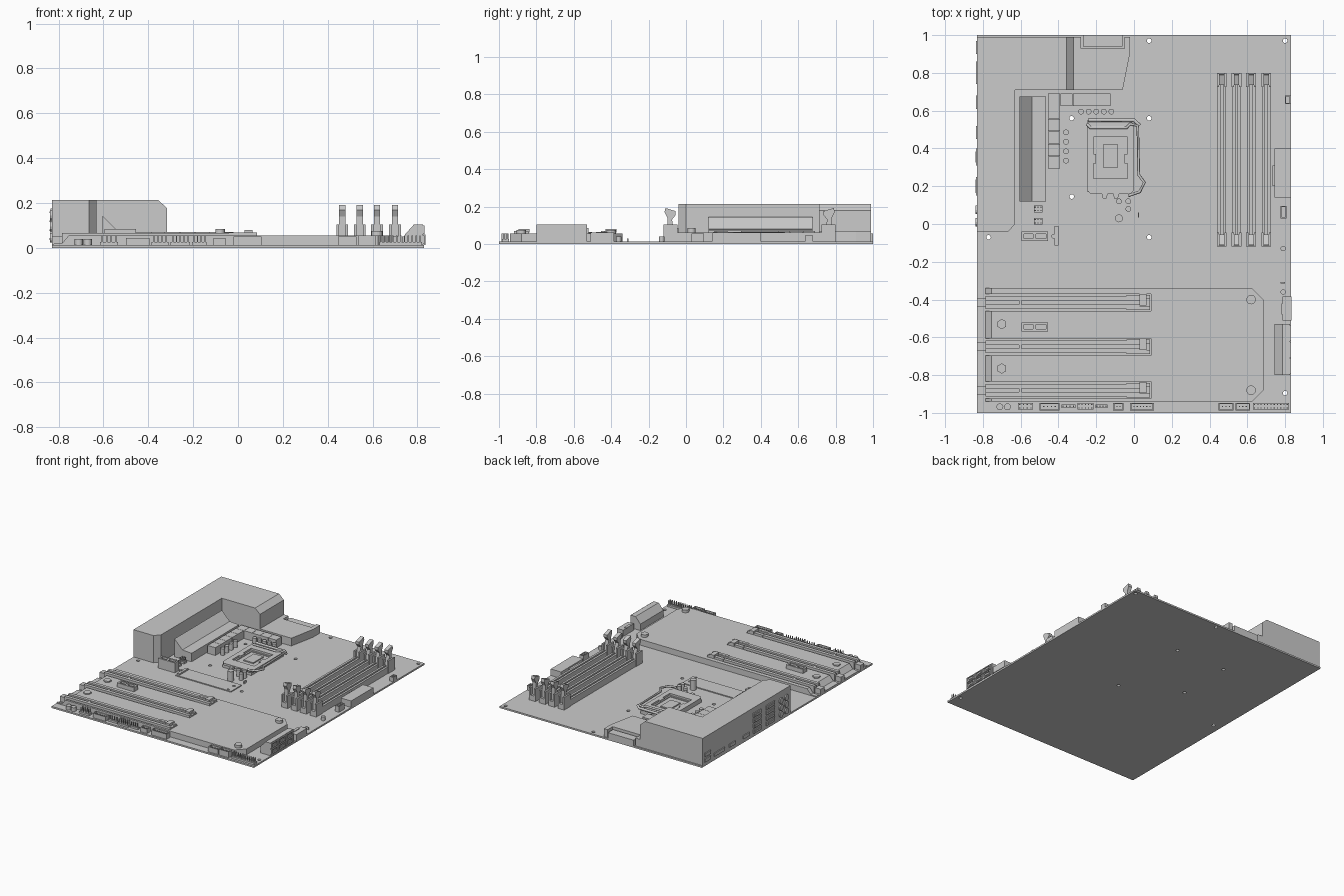
import bpy, bmesh, math
from mathutils import Vector, Matrix

T = 0.012  # board top surface


def box(x0, x1, y0, y1, z0, z1):
    def add(bm):
        m = Matrix.Translation(((x0 + x1) / 2, (y0 + y1) / 2, (z0 + z1) / 2)) @ \
            Matrix.Diagonal((x1 - x0, y1 - y0, z1 - z0, 1))
        bmesh.ops.create_cube(bm, size=1, matrix=m)
    return add


def cyl(x, y, r, z0, z1, n=20):
    def add(bm):
        bmesh.ops.create_cone(bm, cap_ends=True, segments=n, radius1=r, radius2=r, depth=z1 - z0,
                              matrix=Matrix.Translation((x, y, (z0 + z1) / 2)))
    return add


def prism(pts, a, b, axis='z'):
    # profile in xy (axis z), xz (axis y) or yz (axis x), extruded from a to b
    def add(bm):
        pos = {'z': lambda p, d: (p[0], p[1], d), 'y': lambda p, d: (p[0], d, p[1]),
               'x': lambda p, d: (d, p[0], p[1])}[axis]
        f = bm.faces.new([bm.verts.new(pos(p, a)) for p in pts])
        g = bmesh.ops.extrude_face_region(bm, geom=[f])
        d = Vector(pos((0, 0), b - a))
        bmesh.ops.translate(bm, vec=d, verts=[v for v in g['geom'] if isinstance(v, bmesh.types.BMVert)])
    return add


def make(name, *parts):
    bm = bmesh.new()
    for p in parts:
        p(bm)
    bmesh.ops.recalc_face_normals(bm, faces=bm.faces)
    me = bpy.data.meshes.new(name)
    bm.to_mesh(me)
    bm.free()
    ob = bpy.data.objects.new(name, me)
    bpy.context.collection.objects.link(ob)
    return ob


def cut(ob, cutter):
    cutter.hide_render = True
    cutter.hide_set(True)
    m = ob.modifiers.new("cut", 'BOOLEAN')
    m.object, m.operation, m.solver = cutter, 'DIFFERENCE', 'EXACT'


def tray(x0, x1, y0, y1, z0, z1, w, floor):
    # open-topped shell of four walls and a floor
    return [box(x0, x1, y0, y0 + w, z0, z1), box(x0, x1, y1 - w, y1, z0, z1),
            box(x0, x0 + w, y0 + w, y1 - w, z0, z1), box(x1 - w, x1, y0 + w, y1 - w, z0, z1),
            box(x0 + w, x1 - w, y0 + w, y1 - w, z0, floor)]


def pins(x0, x1, y, rows, z):
    n = max(2, round((x1 - x0) / 0.018))
    s = (x1 - x0) / n
    out = [box(x0, x1, y - 0.009 * rows, y + 0.009 * rows, T, T + 0.014)]
    for i in range(n):
        for j in range(rows):
            cx, cy = x0 + s * (i + .5), y + 0.018 * (j - (rows - 1) / 2)
            out.append(box(cx - .003, cx + .003, cy - .003, cy + .003, T + 0.014, z))
    return out


# circuit board with mounting holes
board = make("circuit_board", box(-0.83, 0.83, -1, 1, 0, T))
holes = [(0.08, 0.97), (0.8, 0.97), (0.08, 0.56), (-0.33, 0.56), (0.08, -0.07),
         (-0.33, 0.145), (0.8, -0.895), (-0.77, -0.07)]
cut(board, make("hole_cutters", *[cyl(x, y, 0.012, -0.1, 0.1, 16) for x, y in holes]))

# tall L-shaped port shroud, with bevelled end
make("port_shroud",
     prism([(-0.83, -0.04), (-0.665, -0.04), (-0.63, 0), (-0.63, 0.71), (-0.63, 0.99), (-0.83, 0.99)], T, 0.214),
     prism([(-0.63, T), (-0.317, T), (-0.317, 0.178), (-0.357, 0.214), (-0.63, 0.214)], 0.71, 0.99, 'y'))
# low heatsink with power connector notch
make("low_heatsink", prism([(-0.317, 0.71), (-0.06, 0.71), (-0.02, 0.91), (-0.02, 0.99), (-0.05, 0.99),
                            (-0.05, 0.93), (-0.28, 0.93), (-0.28, 0.99), (-0.317, 0.99)], T, 0.07))
make("processor_power_sockets", box(-0.27, -0.06, 0.94, 1.0, T, 0.055))
# sloped side heatsink
make("side_heatsink", prism([(-0.605, T), (-0.465, T), (-0.465, 0.075), (-0.54, 0.08), (-0.605, 0.145)],
                            0.12, 0.675, 'y'))

# rear ports on the left face
ports = []
for y0, y1, rows in [(0.9, 0.97, 2), (0.74, 0.86, 1), (0.61, 0.68, 1), (0.45, 0.52, 1)]:
    for r in range(rows):
        ports += [prism([(y0, z0), (y1, z0), (y1, z1), (y0, z1)], -0.837, -0.82, 'x')
                  for z0, z1 in [(0.03 + r * 0.04, 0.055 + r * 0.04)]]
for y0, y1 in [(0.31, 0.4), (0.15, 0.25)]:
    for r in range(4):
        z = 0.025 + r * 0.04
        ports += [box(-0.837, -0.82, y0, y1, z, z + 0.03), box(-0.84, -0.837, y0 + .015, y1 - .015, z + .01, z + .018)]
make("rear_ports", *ports)
jacks = []
for y in (0.01, 0.075):
    for z in (0.045, 0.095, 0.145):
        jacks.append(prism([(y + 0.022 * math.cos(a * math.pi / 6), z + 0.022 * math.sin(a * math.pi / 6))
                            for a in range(12)], -0.838, -0.82, 'x'))
make("audio_jacks", *jacks)

# chokes and capacitors round the socket
S = 0.0665
make("chokes", *[box(-0.455, -0.391, 0.69 - S * (i + 1) + .002, 0.69 - S * i, T, 0.07) for i in range(6)],
     *[box(-0.389 + S * i, -0.391 + S * (i + 1), 0.626, 0.69, T, 0.07) for i in range(4)])
caps = [(-0.28 + 0.04 * i, 0.595) for i in range(5)] + [(-0.36, 0.485 - 0.05 * i) for i in range(4)] + \
       [(-0.08, 0.12), (-0.03, 0.12), (-0.03, 0.08)]
ob = make("capacitors", *[cyl(x, y, 0.015, T, 0.06) for x, y in caps], cyl(-0.08, 0.03, 0.021, T, 0.085))

# processor socket
make("socket_base", *tray(-0.245, -0.01, 0.17, 0.55, T, 0.035, 0.03, 0.02))
make("socket_plate",
     prism([(-0.25, 0.18), (-0.23, 0.16), (-0.02, 0.16), (0, 0.18), (0, 0.24), (-0.25, 0.24)], 0.035, 0.05),
     box(-0.25, -0.215, 0.24, 0.46, 0.035, 0.05), box(-0.035, 0, 0.24, 0.46, 0.035, 0.05),
     box(-0.215, -0.2, 0.32, 0.37, 0.035, 0.05), box(-0.05, -0.035, 0.32, 0.37, 0.035, 0.05),
     prism([(-0.25, 0.46), (0, 0.46), (0, 0.53), (-0.03, 0.55), (-0.22, 0.55), (-0.25, 0.53)], 0.035, 0.05),
     prism([(-0.17, 0.16), (-0.14, 0.16), (-0.145, 0.135), (-0.165, 0.135)], 0.03, 0.045),
     prism([(-0.11, 0.16), (-0.08, 0.16), (-0.085, 0.135), (-0.105, 0.135)], 0.03, 0.045))
make("contact_area", *tray(-0.215, -0.035, 0.24, 0.46, T, 0.036, 0.012, 0.03), box(-0.165, -0.085, 0.3, 0.42, 0.03, 0.038))


def rod(name, pts, r):
    cu = bpy.data.curves.new(name, 'CURVE')
    cu.dimensions, cu.bevel_depth, cu.bevel_resolution = '3D', r, 1
    sp = cu.splines.new('POLY')
    sp.points.add(len(pts) - 1)
    for p, q in zip(sp.points, pts):
        p.co = (*q, 1)
    cu.use_fill_caps = True
    bpy.context.collection.objects.link(bpy.data.objects.new(name, cu))


rod("socket_lever", [(-0.25, 0.53, .045), (-0.23, 0.51, .055), (-0.04, 0.51, .055), (-0.02, 0.53, .055),
                     (0.02, 0.52, .055), (0.025, 0.26, .055), (0.055, 0.22, .058), (0.03, 0.17, .058),
                     (-0.03, 0.15, .058)], 0.008)
rod("socket_hinge", [(-0.24, 0.55, .05), (0.0, 0.55, .05), (0.03, 0.52, .05)], 0.01)

# storage card plate, its connector and stand-off
make("storage_card", box(-0.425, 0.03, -0.125, 0, T, 0.019), box(-0.42, -0.40, -0.115, -0.01, 0.019, 0.03))
make("card_screws", cyl(-0.425, -0.065, 0.012, T, 0.035), cyl(0.0, -0.045, 0.01, T, 0.024), cyl(0.0, -0.115, 0.008, T, 0.024))

# memory slots with upright latches at both ends
mem, latches = [], []
for x in (0.465, 0.543, 0.62, 0.7):
    mem += [box(x - .022, x - .006, -0.06, 0.75, T, 0.06), box(x + .006, x + .022, -0.06, 0.75, T, 0.06),
            box(x - .006, x + .006, -0.06, 0.75, T, 0.045)]
    for e, s in ((-0.12, 1), (0.8, -1)):
        a, b = sorted((e, e + s * 0.075))
        mem += [box(x - .026, x - .014, a, b, T, 0.105), box(x + .014, x + .026, a, b, T, 0.105),
                box(x - .014, x + .014, a, b, T, 0.05)]
        latches.append(prism([(e + s * .02, .05), (e + s * .06, .05), (e + s * .045, .13), (e + s * .065, .155),
                              (e + s * .065, .175), (e + s * .01, .192), (e + s * .005, .17), (e + s * .02, .14)],
                             x - .014, x + .014, 'x'))
make("memory_slots", *mem)
make("memory_latches", *latches)

# lower cover with slot channels, sloped at the left edge
C = 0.055
outline = [(0.625, -0.34), (0.685, -0.40), (0.685, -0.88), (0.625, -0.94)]
ys = (-0.415, -0.65, -0.88)
edge = [(-0.755, -0.94)]
for y in reversed(ys):
    edge += [(-0.755, y - .045), (0.09, y - .045), (0.09, y + .045), (-0.755, y + .045)]
edge.append((-0.755, -0.34))
teeth = [(-0.37, -0.34), (-0.605, -0.46), (-0.835, -0.695), (-0.94, -0.925)]
make("lower_cover", prism(outline + edge, T, C),
     *[prism([(-0.755, T), (-0.755, C), (-0.785, 0.02), (-0.83, 0.018), (-0.83, T)], a, b, 'y') for a, b in teeth])
make("cover_screws", *[cyl(-0.7, y, 0.027, C, 0.064, 6) for y in (-0.53, -0.765)],
     *[cyl(0.62, y, 0.025, C, 0.075) for y in (-0.4, -0.88)])

# long expansion slots with end clips
slots, clips = [], []
for y in ys:
    slots += [box(-0.785, 0.03, y - .034, y - .010, T, 0.066), box(-0.785, 0.03, y + .010, y + .034, T, 0.066),
              box(-0.785, 0.03, y - .010, y + .010, T, 0.04), box(-0.61, -0.595, y - .010, y + .010, T, 0.064),
              box(-0.83, -0.785, y - .022, y + .022, T, 0.05)]
    clips += [box(-0.04, 0.085, y - .039, y - .018, T, 0.068), box(-0.04, 0.085, y + .018, y + .039, T, 0.068),
              box(0.03, 0.085, y - .018, y + .018, T, 0.06), box(0.03, 0.065, y - .016, y + .044, 0.06, 0.08)]
make("long_slots", *slots)
make("slot_clips", *clips)

# short expansion slots
short = []
for y in (-0.065, -0.545):
    short += tray(-0.595, -0.455, y - .024, y + .024, T, 0.085, 0.012, 0.05)
    short.append(box(-0.535, -0.52, y - .012, y + .012, T, 0.083))
make("short_slots", *short)

# right edge connectors
make("main_power_socket", box(0.745, 0.83, 0.14, 0.4, T, 0.06), box(0.732, 0.745, 0.2, 0.31, T, 0.05))
sata = [prism([(0.745, T), (0.825, T), (0.825, 0.105), (0.785, 0.105), (0.745, 0.06)], -0.8, -0.53, 'y')]
for i in range(3):
    y = -0.795 + i * 0.088
    for z in (0.018, 0.062):
        sata += [box(0.825, 0.832, y, y + .082, z, z + .006), box(0.825, 0.832, y, y + .082, z + .032, z + .038),
                 box(0.825, 0.832, y, y + .01, z + .006, z + .032), box(0.825, 0.832, y + .072, y + .082, z + .006, z + .032),
                 box(0.825, 0.83, y + .02, y + .062, z + .016, z + .022)]
make("drive_sockets", *sata)
make("front_panel_socket", box(0.785, 0.835, -0.51, -0.385, T, 0.06), box(0.78, 0.8, -0.48, -0.42, 0.06, 0.065))
make("edge_headers", *tray(0.775, 0.808, 0.03, 0.095, T, 0.055, 0.006, 0.025), *tray(0.8, 0.83, 0.635, 0.68, T, 0.045, 0.006, 0.025))
make("round_buttons", *[cyl(x, y, r, T, 0.04) for x, y, r in
                        [(0.79, -0.13, .014), (0.79, -0.36, .014), (-0.71, -0.968, .018), (-0.67, -0.968, .018)]])
make("small_parts", box(0.775, 0.8, -0.315, -0.308, T, 0.03), box(0.02, 0.027, 0.035, 0.06, T, 0.03))

# bottom edge headers
hdr = []
for x0, x1, rows in [(-0.615, -0.535, 2), (-0.385, -0.31, 1), (-0.3, -0.215, 2), (-0.205, -0.14, 1), (0.63, 0.82, 2)]:
    hdr += pins(x0, x1, -0.965, rows, 0.055)
for y in (0.08, 0.015):
    hdr += pins(-0.53, -0.485, y, 2, 0.05)
make("pin_headers", *hdr)
shr = []
for x0, x1, z in [(-0.5, -0.395, .045), (-0.11, -0.055, .045), (-0.02, 0.105, .05), (0.447, 0.528, .05), (0.537, 0.615, .055)]:
    shr += tray(x0, x1, -0.987, -0.948, T, z, 0.006, 0.02) + pins(x0 + .012, x1 - .012, -0.967, 1, z - .005)
make("shrouded_headers", *shr)

# smooth the round parts
for n in ("capacitors", "round_buttons"):
    for o in bpy.context.selected_objects:
        o.select_set(False)
    o = bpy.data.objects[n]
    o.select_set(True)
    bpy.context.view_layer.objects.active = o
    bpy.ops.object.shade_smooth_by_angle()
